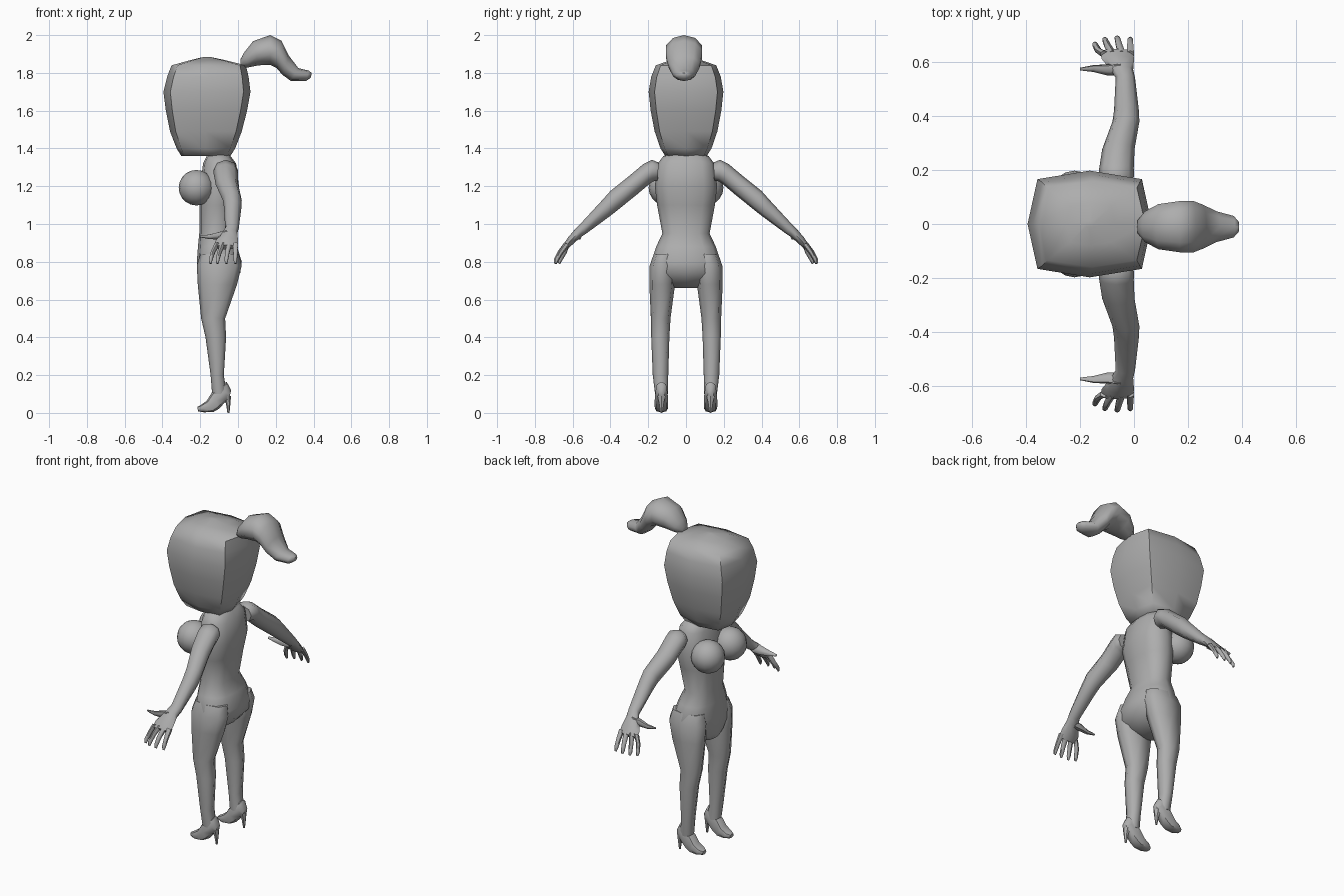
import bpy, bmesh, math
from mathutils import Vector as V

grey = bpy.data.materials.new("plain grey")
grey.diffuse_color = (0.42, 0.42, 0.42, 1)


def finish(bm, name, angle=50):
    bmesh.ops.recalc_face_normals(bm, faces=bm.faces)
    me = bpy.data.meshes.new(name)
    bm.to_mesh(me)
    bm.free()
    me.materials.append(grey)
    ob = bpy.data.objects.new(name, me)
    bpy.context.collection.objects.link(ob)
    bpy.ops.object.select_all(action='DESELECT')
    ob.select_set(True)
    bpy.context.view_layer.objects.active = ob
    bpy.ops.object.shade_smooth_by_angle(angle=math.radians(angle))
    return ob


def ring(a, b, w, n=8, p=1.0):
    """Oval from a to b with side half-width vector w; p < 1 makes it boxier."""
    a, b, w = V(a), V(b), V(w)
    pts = []
    for i in range(n):
        t = 2 * math.pi * i / n
        c, s = math.cos(t), math.sin(t)
        c = math.copysign(abs(c) ** p, c) if abs(c) > 1e-6 else 0
        s = math.copysign(abs(s) ** p, s) if abs(s) > 1e-6 else 0
        pts.append((a + b) / 2 + (a - b) / 2 * c + w * s)
    return pts


def loft(bm, rings):
    loops = [[bm.verts.new(q) for q in r] for r in rings]
    n = len(loops[0])
    for A, B in zip(loops, loops[1:]):
        for i in range(n):
            bm.faces.new((A[i], A[(i + 1) % n], B[(i + 1) % n], B[i]))
    for L in (loops[0], loops[-1]):
        mid = bm.verts.new(sum((v.co for v in L), V()) / n)
        for i in range(n):
            bm.faces.new((L[i], L[(i + 1) % n], mid))


def level_rings(rows, n, p, s=1):
    """Rows of z, front x, back x, y centre, y half-width."""
    return [ring((f, s * y, z), (b, s * y, z), (0, h, 0), n, p) for z, f, b, y, h in rows]


# Head: boxy egg with a low peaked crown
bm = bmesh.new()
loft(bm, level_rings([(1.36, -.30, -.04, 0, .11), (1.40, -.325, -.015, 0, .135),
                      (1.49, -.36, .02, 0, .166), (1.60, -.382, .048, 0, .187),
                      (1.70, -.395, .066, 0, .198), (1.78, -.375, .056, 0, .184),
                      (1.84, -.352, .042, 0, .16), (1.868, -.25, -.07, 0, .08),
                      (1.885, -.18, -.15, 0, .012)], 8, .5))
finish(bm, "head", 60)

# Ponytail: upper and lower outline points with half-width
bm = bmesh.new()
tail = [(.012, 1.87, .015, 1.825, .025), (.03, 1.905, .06, 1.83, .06),
        (.08, 1.968, .11, 1.84, .088), (.17, 2.0, .17, 1.843, .1),
        (.23, 1.97, .205, 1.825, .1), (.27, 1.89, .235, 1.79, .085),
        (.32, 1.825, .28, 1.757, .06), (.375, 1.812, .36, 1.757, .042),
        (.39, 1.80, .386, 1.775, .02)]
loft(bm, [ring((a, -.01, b), (c, -.01, d), (0, h, 0), 10) for a, b, c, d, h in tail])
finish(bm, "ponytail", 60)

# Torso with neck, waist and hips
bm = bmesh.new()
loft(bm, level_rings([(1.375, -.155, -.05, 0, .07), (1.36, -.165, -.04, 0, .12),
                      (1.32, -.185, -.01, 0, .15), (1.20, -.20, .005, 0, .165),
                      (1.10, -.205, -.015, 0, .153), (.95, -.205, -.035, 0, .125),
                      (.88, -.212, -.005, 0, .158), (.80, -.218, .02, 0, .185),
                      (.74, -.215, .012, 0, .175), (.69, -.21, -.03, 0, .12),
                      (.66, -.20, -.09, 0, .07)], 12, .8))
finish(bm, "torso", 60)

for s, side in ((1, "right"), (-1, "left")):
    # Breast
    bm = bmesh.new()
    bmesh.ops.create_uvsphere(bm, u_segments=16, v_segments=10, radius=.094)
    bmesh.ops.translate(bm, verts=bm.verts, vec=(-.22, s * .104, 1.192))
    finish(bm, side + "_breast")

    # Leg
    bm = bmesh.new()
    loft(bm, level_rings([(.84, -.20, .005, .11, .06), (.78, -.218, .02, .122, .07),
                          (.68, -.213, -.005, .126, .068), (.50, -.195, -.068, .134, .052),
                          (.40, -.172, -.063, .136, .048), (.20, -.145, -.075, .135, .041),
                          (.10, -.137, -.06, .13, .034)], 8, .85, s))
    finish(bm, side + "_leg", 60)

    # Shoe: sections swept from heel to toe, plus a tapered heel
    bm = bmesh.new()
    shoe = [(-.036, .12, -.05, .065, .016), (-.06, .165, -.07, .055, .032),
            (-.137, .11, -.10, .022, .036), (-.165, .065, -.13, .005, .036),
            (-.195, .043, -.18, .003, .034), (-.215, .032, -.212, .008, .018)]
    loft(bm, [ring((a, s * .13, b), (c, s * .13, d), (0, h, 0), 8, .8)
              for a, b, c, d, h in shoe])
    loft(bm, level_rings([(.09, -.08, -.037, .13, .024), (.05, -.064, -.04, .13, .014),
                          (0, -.056, -.045, .13, .006)], 6, 1, s))
    finish(bm, side + "_shoe")

    # Arm and palm: upper y, z, lower y, z, x centre, x half-width
    bm = bmesh.new()
    arm = [(.145, 1.325, .15, 1.23, -.065, .05), (.18, 1.34, .175, 1.225, -.065, .066),
           (.225, 1.318, .19, 1.215, -.065, .064), (.30, 1.255, .255, 1.16, -.058, .06),
           (.40, 1.175, .36, 1.075, -.03, .05), (.44, 1.13, .405, 1.04, -.028, .046),
           (.555, 1.005, .53, .948, -.032, .036), (.585, .975, .56, .928, -.045, .042),
           (.625, .928, .60, .892, -.06, .06), (.65, .89, .63, .865, -.063, .06)]
    loft(bm, [ring((x, s * a, b), (x, s * c, d), (w, 0, 0)) for a, b, c, d, x, w in arm])
    finish(bm, side + "_arm", 60)

    # Fingers and thumb as tapered tubes
    bm = bmesh.new()

    def digit(path, radii, up, wide):
        path = [V((x, s * y, z)) for x, y, z in path]
        up, wide = V((up[0], s * up[1], up[2])), V(wide)
        loft(bm, [ring(q + up * r, q - up * r, wide * r, 6) for q, r in zip(path, radii)])

    for base, tip, y in ((-.11, -.145, .672), (-.08, -.108, .69), (-.046, -.062, .695), (-.014, -.014, .69)):
        m = base * .35 + tip * .65
        digit([(base, .63, .895), (m, y - .028, .85), (tip, y - .006, .81), (tip, y, .79)],
              [.016, .013, .011, .006], (0, .85, .5), (1, 0, 0))
    digit([(-.05, .575, .945), (-.10, .572, .938), (-.15, .577, .932), (-.20, .575, .934)],
          [.03, .024, .015, .006], (0, .6, .8), (0, s * .64, -.48))
    finish(bm, side + "_hand_digits", 60)
